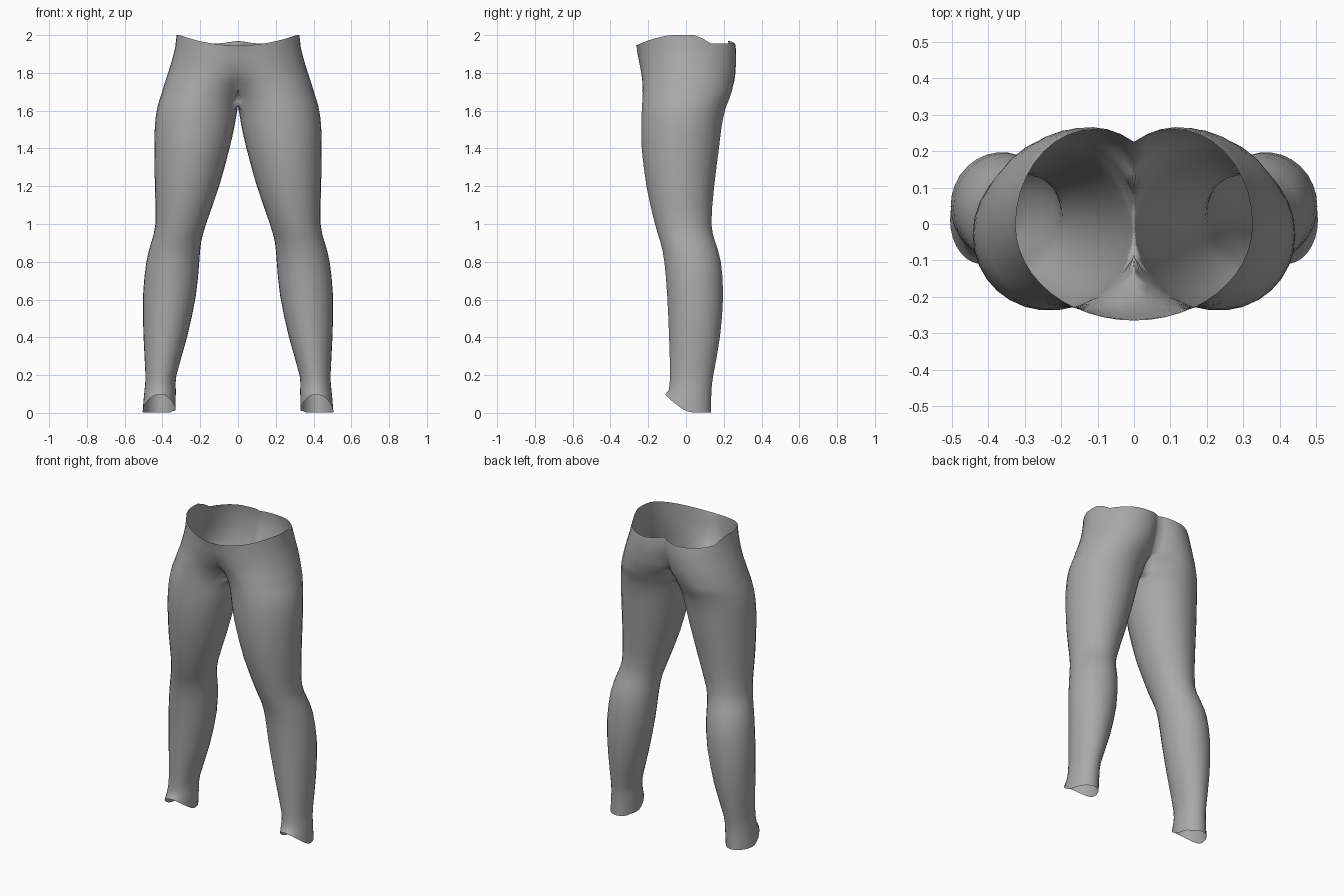
import bpy
from math import acos, cos, sin, pi, radians

cube = bpy.data.objects.get("Cube")
if cube:
    bpy.data.objects.remove(cube)

grey = bpy.data.materials.new("fabric grey")
grey.use_nodes = True
GREY = (0.4, 0.4, 0.4, 1)
grey.diffuse_color = GREY
grey.node_tree.nodes["Principled BSDF"].inputs["Base Color"].default_value = GREY

# Sections of one side: height, outer x, front lobe centre x, back lobe centre x, front y, back y
SECTIONS = [
    (0.02, .505, .418, .418, -.11, .133),
    (0.12, .495, .412, .412, -.092, .135),
    (0.2, .49, .408, .408, -.085, .145),
    (0.4, .5, .385, .385, -.09, .18),
    (0.62, .503, .363, .363, -.1, .197),
    (0.8, .485, .345, .345, -.115, .185),
    (0.9, .46, .328, .328, -.135, .157),
    (1.0, .437, .303, .303, -.165, .135),
    (1.2, .44, .27, .27, -.21, .15),
    (1.4, .443, .244, .244, -.235, .175),
    (1.52, .44, .229, .229, -.237, .19),
    (1.6, .43, .217, .217, -.235, .207),
    (1.65, .418, .203, .205, -.232, .225),
    (1.69, .405, .185, .195, -.23, .24),
    (1.74, .39, .155, .17, -.23, .252),
    (1.8, .37, .1, .15, -.237, .262),
    (1.89, .343, .03, .12, -.255, .266),
    (1.97, .325, 0, .11, -.265, .26),
]
ARC, INNER = 12, 6
FULL = radians(145)


def spline(a, b, c, d, t):
    """Smooth value between b and c."""
    return b + t * ((c - a) / 2 + t * (a - 2.5 * b + 2 * c - d / 2
                                      + t * (1.5 * (b - c) + (d - a) / 2)))


def refine(rows):
    """Add one smooth section between each neighbouring pair."""
    out = []
    for i in range(len(rows) - 1):
        near = [rows[max(i - 1, 0)], rows[i], rows[i + 1], rows[min(i + 2, len(rows) - 1)]]
        out += [rows[i], tuple(spline(*v, 0.5) for v in zip(*near))]
    return out + [rows[-1]]


def ring(z, outer, front_x, back_x, front, back):
    """Outline from the outer seam round the front, inside and back."""
    mid, depth = (front + back) / 2, (back - front) / 2

    def point(cx, angle, side):
        x = cx + (outer - cx) * cos(angle)
        return (max(x, 0), mid + side * depth * sin(angle), z)

    def limit(cx):
        radius = outer - cx
        return min(FULL, acos(-cx / radius)) if radius > cx else FULL

    f, b = limit(front_x), limit(back_x)
    pts = [point(front_x, f * i / ARC, -1) for i in range(ARC + 1)]
    for i in range(1, INNER):
        t = i / INNER
        if outer < 2 * front_x:
            angle = FULL + t * 2 * (pi - FULL)
            pts.append(point(front_x, angle, -1))
        else:
            start, end = point(front_x, f, -1), point(back_x, b, 1)
            pts.append((0, start[1] + t * (end[1] - start[1]), z))
    pts += [point(back_x, b * i / ARC, 1) for i in range(ARC, 0, -1)]
    return pts


def ankle_hem(p):
    x, y, z = p
    rise = max(0, (.03 - y) / .14)
    return (x, y, .002 + .095 * rise ** 1.5 + .1 * max(0, .42 - x) * (y < .1))


def waist_hem(p):
    x, y, z = p
    if y < 0:
        return (x, y, 1.945 + .055 * min(1, x / .31) ** 2)
    t = min(1, max(0, (y - .05) / .09))
    return (x, y, 2 - .045 * t * t * (3 - 2 * t) + .015 * max(0, 1 - x / .1) * t)


rings = [ring(*row) for row in refine(SECTIONS)]
rings[0] = [ankle_hem(p) for p in rings[0]]
rings[-1] = [waist_hem(p) for p in rings[-1]]
# Keep the section above the ankle hem clear of its raised front
rings[1] = [(x, y, (low[2] + high[2]) / 2)
            for (x, y, z), low, high in zip(rings[1], rings[0], rings[2])]

# Skin the sections, leaving the centre plane open above the crotch
verts = [p for r in rings for p in r]
count = len(rings[0])
faces = []
for r in range(len(rings) - 1):
    for i in range(count):
        j = (i + 1) % count
        face = [r * count + i, (r + 1) * count + i, (r + 1) * count + j, r * count + j]
        if any(verts[v][0] > 1e-4 for v in face):
            faces.append(face)

mesh = bpy.data.meshes.new("leggings")
mesh.from_pydata(verts, [], faces)
mesh.materials.append(grey)
leggings = bpy.data.objects.new("leggings", mesh)
bpy.context.collection.objects.link(leggings)

# Drop unused centre points
used = {v for f in faces for v in f}
import bmesh
bm = bmesh.new()
bm.from_mesh(mesh)
bmesh.ops.delete(bm, geom=[v for v in bm.verts if v.index not in used], context='VERTS')
bmesh.ops.recalc_face_normals(bm, faces=bm.faces)
# Outer side must face outwards
side = max(bm.faces, key=lambda f: f.calc_center_median().x)
if side.normal.x < 0:
    bmesh.ops.reverse_faces(bm, faces=bm.faces)
bm.to_mesh(mesh)
bm.free()

mirror = leggings.modifiers.new("other side", 'MIRROR')
mirror.use_clip = True
mirror.merge_threshold = 0.001

bpy.ops.object.select_all(action='DESELECT')
leggings.select_set(True)
bpy.context.view_layer.objects.active = leggings
bpy.ops.object.shade_smooth_by_angle(angle=radians(70))
